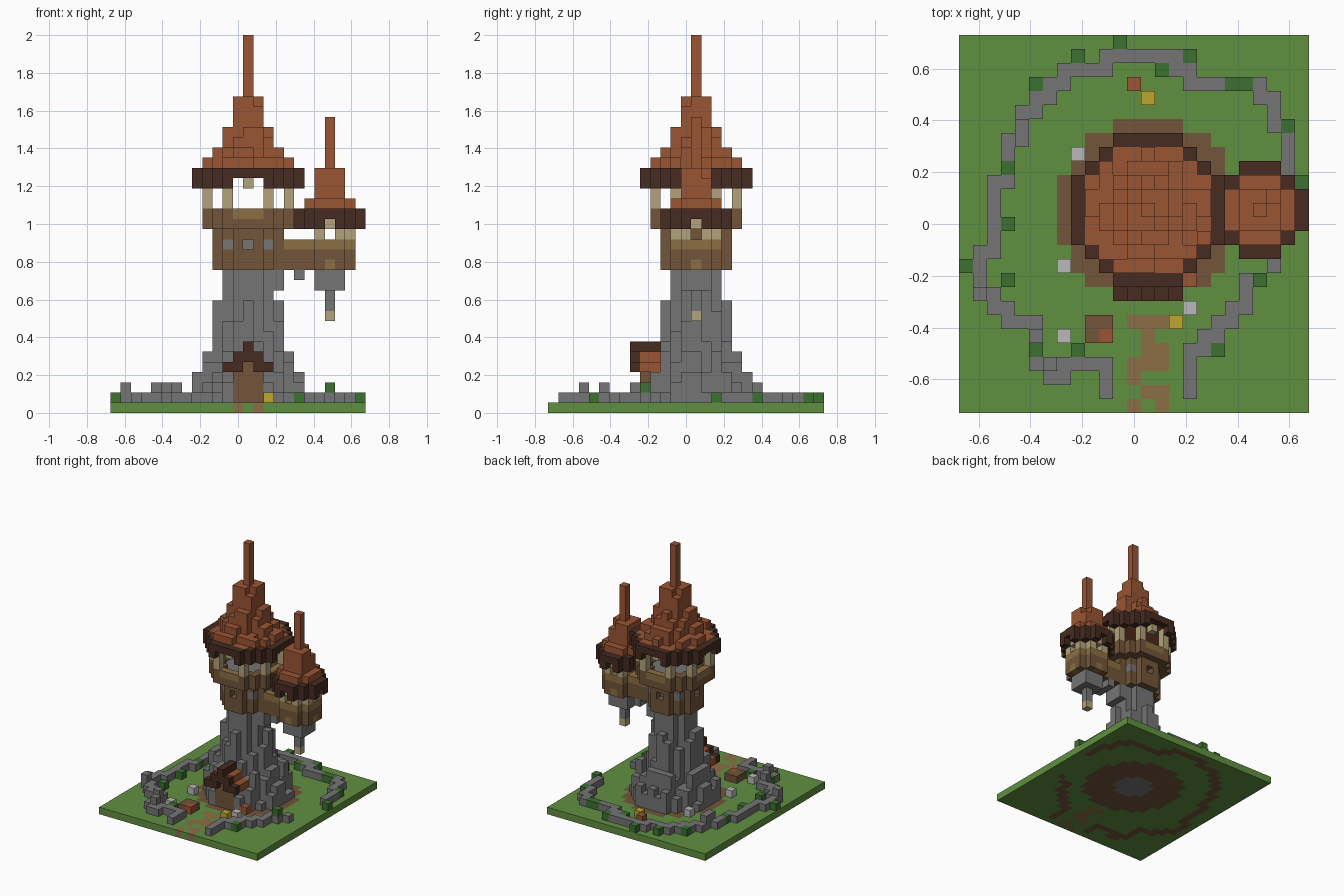
import bpy, bmesh, random
from mathutils import Vector

random.seed(4)
cube = bpy.data.objects.get("Cube")
if cube:
    bpy.data.objects.remove(cube)

VOXEL = 2 / 37
ORIGIN = Vector((0.5, 0.5, 0)) * VOXEL  # corner of the tower's middle block
PALETTE = dict(grass="619041", bush="3C7030", stone="757575", light_stone="BABABA",
               wood="72553A", tan_wood="8B6F45", cream="B2A47C", roof_tile="9A5534",
               dark_wood="462B21", yellow="C0A62E")


def linear(c):
    return c / 12.92 if c <= 0.04045 else ((c + 0.055) / 1.055) ** 2.4


def make_material(name, code):
    mat = bpy.data.materials.new(name)
    rgb = [linear(int(code[n:n + 2], 16) / 255) for n in (0, 2, 4)]
    mat.use_nodes = True
    mat.diffuse_color = (*rgb, 1)
    bsdf = mat.node_tree.nodes["Principled BSDF"]
    bsdf.inputs["Base Color"].default_value = (*rgb, 1)
    bsdf.inputs["Roughness"].default_value = 0.9
    return mat


MATS = {name: make_material(name, code) for name, code in PALETTE.items()}
cells = {}  # (x, y, z) block -> (part, colour)


def put(part, colour, xs, ys, zs):
    for x in xs:
        for y in ys:
            for z in zs:
                cells[x, y, z] = (part, colour)


def scatter(part, colour, spots, z=1):
    for x, y in spots:
        cells[x, y, z] = (part, colour)


def span(a, b):
    return range(a, b + 1)


def ring_of(x, y):
    r = 0
    while x * x + y * y > r * r + r:
        r += 1
    return r


def disc(radius, inner=-1):
    """Offsets of a round of blocks, optionally hollow."""
    s = span(-radius, radius)
    return [(x, y) for x in s for y in s if inner < ring_of(x, y) <= radius]


def round_layer(part, colour, cx, radius, zs, inner=-1, keep=lambda x, y: True):
    for x, y in disc(radius, inner):
        if keep(x, y):
            put(part, colour, [cx + x], [y], zs)


def columns(part, colour, cx, base, tops, jitter):
    """Stepped cone: each ring of columns has its own uneven height."""
    for x, y in disc(len(tops) - 1):
        r = ring_of(x, y)
        drop = random.randint(0, jitter[r]) if x and y else 0
        put(part, colour, [cx + x], [y], span(base, tops[r] - drop))


def low(x, y):
    return min(abs(x), abs(y))


def wall_run(points):
    """Low wall of blocks joined side to side, on a strip of soil."""
    x, y = points[0]
    for px, py in points:
        while True:
            put("garden_wall", "stone", [x], [y], [1])
            put("ground", "wood", [x], [y], [0])
            dx, dy = px - x, py - y
            if not (dx or dy):
                break
            if abs(dx) >= abs(dy):
                x += 1 if dx > 0 else -1
            else:
                y += 1 if dy > 0 else -1


# Ground slab, with soil below the tower
put("ground", "grass", span(-13, 11), span(-14, 12), [0])
round_layer("ground", "wood", 0, 6, [0])
round_layer("ground", "stone", 0, 2, [0])

# Ruined garden wall around the tower, open at the entrance and one side
wall_run([(-3, -13), (-3, -11), (-5, -11), (-6, -12), (-7, -11), (-8, -10), (-8, -8),
          (-10, -8), (-11, -6), (-12, -5), (-12, -3), (-11, -2), (-11, 2), (-10, 3),
          (-10, 5), (-9, 6), (-9, 7), (-7, 9), (-6, 10), (-4, 10), (-3, 11), (1, 11),
          (2, 10), (3, 9), (6, 9), (8, 8), (9, 7), (9, 6), (10, 5), (10, 3)])
wall_run([(8, -5), (7, -5), (7, -7), (5, -9), (4, -10), (3, -11), (3, -13)])
wall_run([(9, -4)])
scatter("garden_wall", "stone", [(-9, 6), (-9, 5), (-12, -6), (-8, -9), (-7, -11)], z=2)

# Bushes, rocks, flowers, crate and path in the garden
scatter("bushes", "bush", [(-2, 12), (-5, 11), (3, 11), (1, 10), (-8, 9), (6, 9), (7, 9),
                           (10, 6), (-10, 3), (11, 2), (-10, -1), (-13, -4), (-10, -5),
                           (-8, -10), (-5, -10), (5, -10)])
scatter("bushes", "bush", [(8, -5)], z=2)
scatter("garden_rocks", "light_stone", [(-5, 4), (-6, -4), (3, -7), (-6, -9)])
scatter("flowers", "roof_tile", [(-1, 9), (3, -5), (-3, -9)])
scatter("flowers", "yellow", [(0, 8), (4, 3), (2, -8)])
scatter("crate", "wood", [(-4, -8), (-3, -8), (-4, -9)])
put("path", "tan_wood", [0], span(-11, -8), [0])
scatter("path", "tan_wood", [(-1, -8), (1, -8), (1, -10), (-1, -11), (1, -11), (-1, -12),
                             (0, -13), (1, -13), (-1, -14), (1, -14)], z=0)

# Flared stone tower
columns("stone_tower", "stone", 0, 1, [13, 13, 13, 10, 5, 3], [0, 0, 0, 4, 2, 2])

# Entrance porch with gabled roof
put("door", "wood", span(-1, 1), [-5, -4], span(1, 3))
put("door", "wood", [0], [-5, -4], [4])
for z, half in ((4, 2), (5, 1), (6, 0)):
    for x in {-half, half}:
        put("porch_roof", "roof_tile" if half else "dark_wood", [x], [-5, -4], [z])
        put("porch_gable", "dark_wood", [x], [-6], [z])
for x in (-1, 1):
    put("porch_gable", "dark_wood", [x], [-6], [4])
    put("porch_roof", "dark_wood", [x], [-5], [4])
put("porch_gable", "dark_wood", [0], [-6], [5])

# Timber room with small stone-backed openings
round_layer("tower_core", "stone", 0, 2, span(14, 18))
round_layer("timber_room", "wood", 0, 3, span(14, 17), inner=2)
for x, y in disc(3, 2):
    if abs(x) == abs(y):
        put("tower_core", "stone", [x], [y], [16])
    elif low(x, y) == 0:
        del cells[x, y, 16]

# Open gallery: parapet, floor, posts and hanging blocks
round_layer("gallery_floor", "stone", 0, 3, [18])
round_layer("parapet", "wood", 0, 4, [18, 19], inner=3)
round_layer("parapet", "tan_wood", 0, 4, [19], inner=3, keep=lambda x, y: low(x, y) <= 1)
for a in (-4, 4):
    for b in (-2, 2):
        put("gallery_posts", "cream", [a], [b], span(20, 22))
        put("gallery_posts", "cream", [b], [a], span(20, 22))
    put("gallery_posts", "cream", [a], [0], [22])
    put("gallery_posts", "cream", [0], [a], [22])

# Main roof and arched eaves
columns("main_roof", "roof_tile", 0, 23, [36, 30, 27, 25, 24], [0, 1, 1, 1, 1])
round_layer("main_eaves", "dark_wood", 0, 5, [23], inner=4)
round_layer("main_eaves", "dark_wood", 0, 5, [22], inner=4, keep=lambda x, y: low(x, y) > 1)

# Bridge to the side turret, with stone brackets
SIDE = 8
put("bridge", "wood", [4, 5], span(-1, 1), [14, 15])
put("bridge", "tan_wood", [4, 5], [-1, 1], [16])
put("bridge_bracket", "stone", [3], span(-1, 1), [12, 13])
put("bridge_bracket", "stone", [5], span(-1, 1), [13])

# Side turret: hanging stone foot, timber basket, posts
put("turret_foot", "stone", [SIDE], [0], span(10, 13))
round_layer("turret_foot", "stone", SIDE, 1, [12, 13])
put("turret_lamp", "cream", [SIDE], [0], [9])
round_layer("turret_basket", "wood", SIDE, 2, [14, 15])
round_layer("turret_basket", "tan_wood", SIDE, 2, [14], inner=1, keep=lambda x, y: low(x, y) == 0)
round_layer("turret_basket", "tan_wood", SIDE, 2, [16], inner=1)
round_layer("turret_posts", "cream", SIDE, 2, [17, 18], inner=1,
            keep=lambda x, y: low(x, y) == 1 and x > -2)
round_layer("turret_posts", "cream", SIDE, 2, [18], inner=1, keep=lambda x, y: low(x, y) == 0)

# Side turret roof and eaves
columns("turret_roof", "roof_tile", SIDE, 19, [28, 23, 20], [0, 1, 0])
round_layer("turret_eaves", "dark_wood", SIDE, 3, [19], inner=2)
round_layer("turret_eaves", "dark_wood", SIDE, 3, [18], inner=2, keep=lambda x, y: low(x, y) > 0)

# Turn each part's exposed block faces into one mesh
AXES = [Vector(v) for v in ((1, 0, 0), (0, 1, 0), (0, 0, 1))]
parts = {}
for cell, (part, colour) in cells.items():
    parts.setdefault(part, []).append((Vector(cell), colour))
for part, blocks in parts.items():
    bm = bmesh.new()
    colours = sorted({colour for _, colour in blocks})
    for pos, colour in blocks:
        for n in range(3):
            a, b, c = AXES[n], AXES[n - 2], AXES[n - 1]
            for sign in (1, -1):
                if tuple(int(v) for v in pos + a * sign) in cells:
                    continue
                base = pos + (a if sign > 0 else Vector())
                quad = [base, base + b, base + b + c, base + c][::sign]
                face = bm.faces.new([bm.verts.new(p * VOXEL + ORIGIN) for p in quad])
                face.material_index = colours.index(colour)
    bmesh.ops.remove_doubles(bm, verts=bm.verts, dist=VOXEL / 100)
    mesh = bpy.data.meshes.new(part)
    bm.to_mesh(mesh)
    bm.free()
    for colour in colours:
        mesh.materials.append(MATS[colour])
    bpy.context.collection.objects.link(bpy.data.objects.new(part, mesh))
